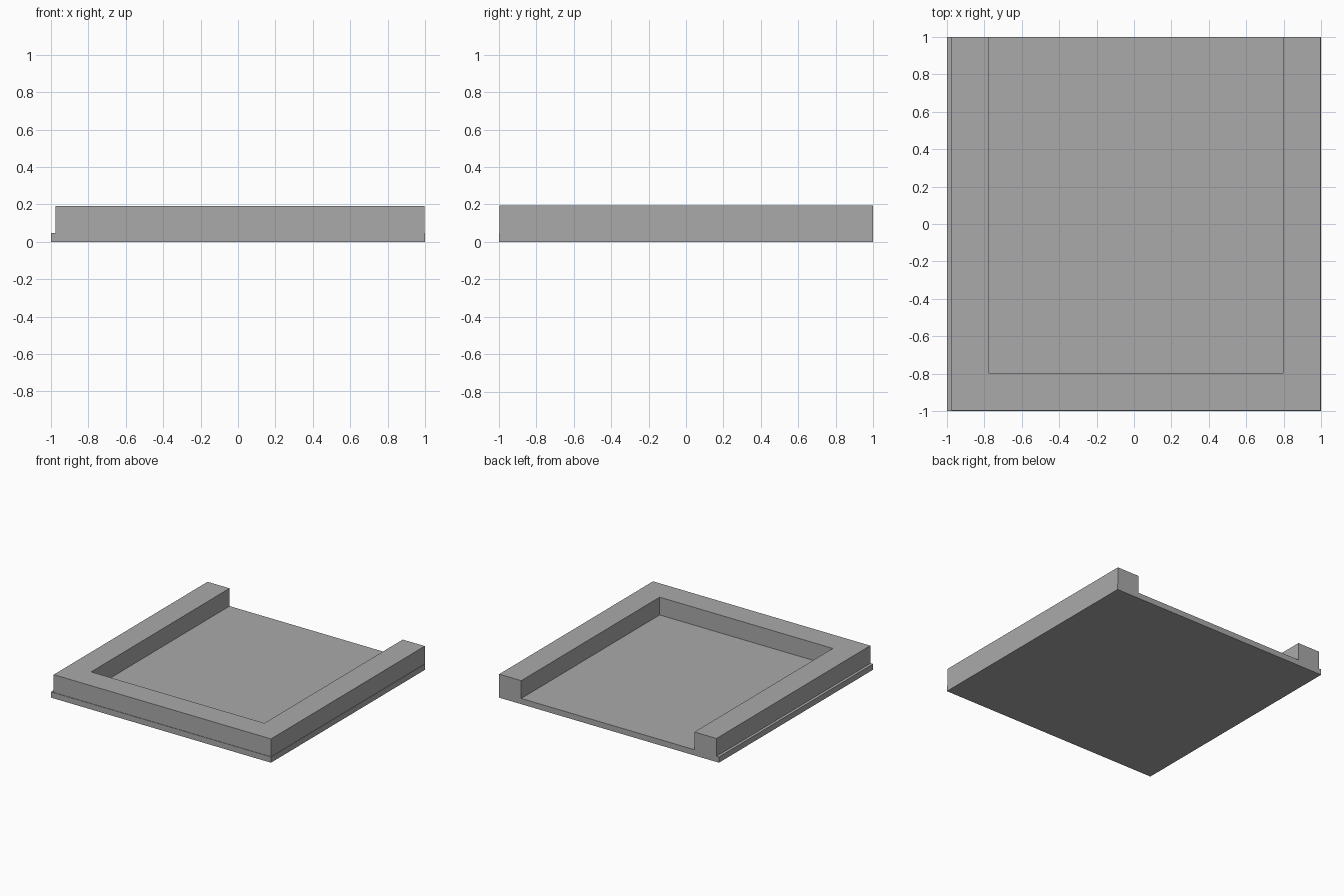
import bpy
import bmesh

cube = bpy.data.objects.get("Cube")
if cube:
    bpy.data.objects.remove(cube, do_unlink=True)

GREY = (0.4, 0.4, 0.4, 1.0)
PLATE_TOP = 0.047
WALL_TOP = 0.193

mat = bpy.data.materials.new("plain grey")
mat.use_nodes = True
mat.diffuse_color = GREY
mat.node_tree.nodes["Principled BSDF"].inputs["Base Color"].default_value = GREY


def extrude_outline(name, outline, z0, z1):
    """Extrude a flat outline in x, y upward into a closed solid."""
    bm = bmesh.new()
    base = bm.faces.new([bm.verts.new((x, y, z0)) for x, y in outline])
    result = bmesh.ops.extrude_face_region(bm, geom=[base], use_keep_orig=True)
    top = [v for v in result["geom"] if isinstance(v, bmesh.types.BMVert)]
    bmesh.ops.translate(bm, verts=top, vec=(0, 0, z1 - z0))
    bmesh.ops.recalc_face_normals(bm, faces=bm.faces)
    mesh = bpy.data.meshes.new(name)
    bm.to_mesh(mesh)
    bm.free()
    mesh.materials.append(mat)
    obj = bpy.data.objects.new(name, mesh)
    bpy.context.collection.objects.link(obj)
    return obj


# Square floor plate
extrude_outline("floor_plate", [(-1, -1), (1, -1), (1, 1), (-1, 1)], 0, PLATE_TOP)

# U-shaped rim, open at the back, leaving a narrow ledge on the right side
left, right, front, back = 0.997, -0.977, -0.996, 1.0
thick = 0.2
rim = [
    (right, back), (right, front), (left, front), (left, back),
    (left - thick, back), (left - thick, front + thick),
    (right + thick, front + thick), (right + thick, back),
]
extrude_outline("rim_wall", rim, PLATE_TOP, WALL_TOP)
